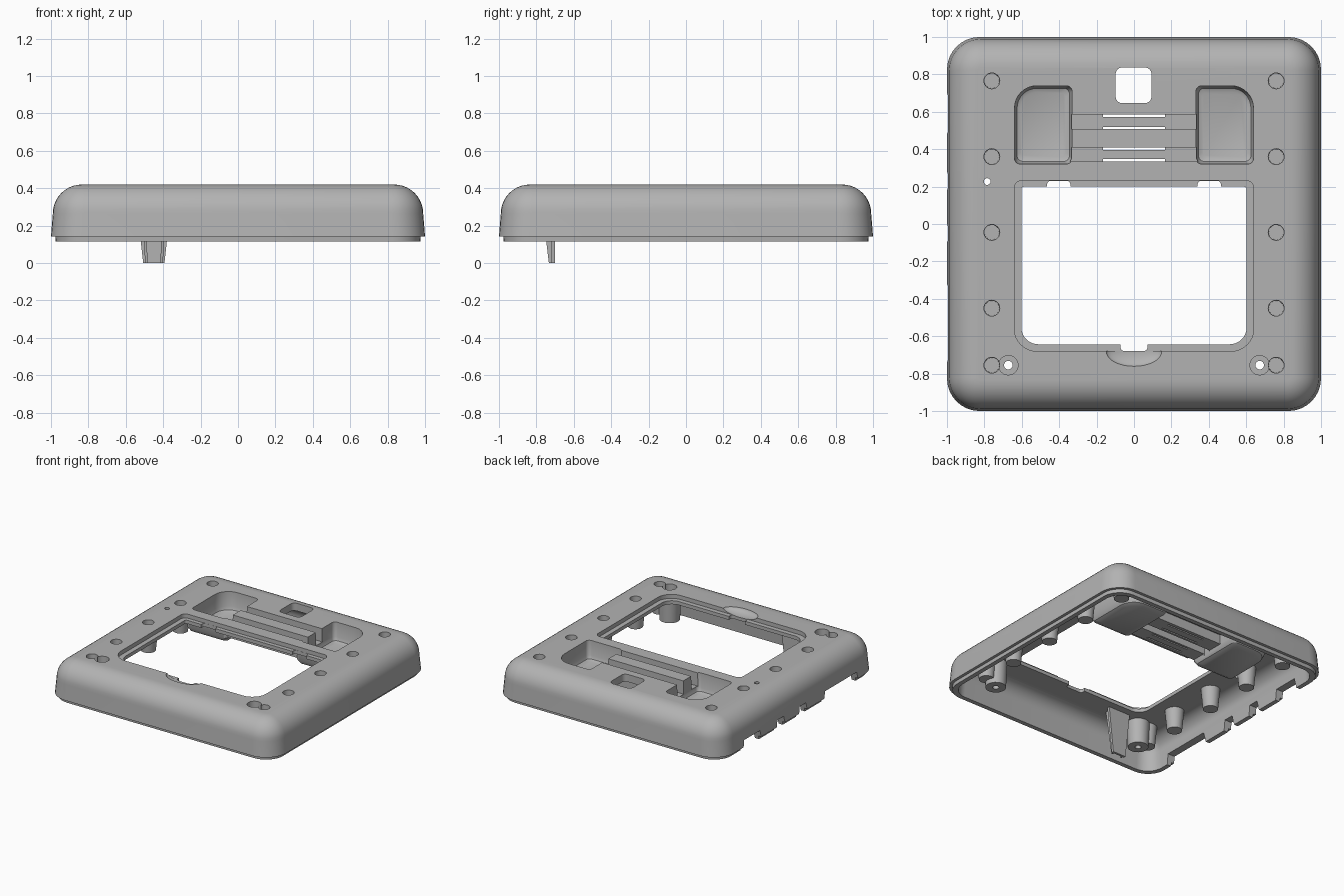
import bpy, bmesh, math
from mathutils import Vector

cube = bpy.data.objects.get("Cube")
if cube:
    bpy.data.objects.remove(cube, do_unlink=True)

grey = bpy.data.materials.new("plain grey")
grey.use_nodes = True
grey.diffuse_color = (0.45, 0.45, 0.45, 1)
grey.node_tree.nodes["Principled BSDF"].inputs["Base Color"].default_value = (0.45, 0.45, 0.45, 1)


def outline(x0, x1, y0, y1, radii, seg=8):
    """Rounded rectangle; radii run back-right, back-left, front-left, front-right."""
    pts = []
    corners = ((x1, y1, -1, -1), (x0, y1, 1, -1), (x0, y0, 1, 1), (x1, y0, -1, 1))
    for i, ((cx, cy, sx, sy), r) in enumerate(zip(corners, radii)):
        for k in range(seg + 1 if r else 1):
            a = math.pi / 2 * (i + k / seg)
            pts.append((cx + sx * r + r * math.cos(a), cy + sy * r + r * math.sin(a)))
    return pts


def loft(name, rings):
    """Closed solid through a list of (outline, z) rings."""
    bm = bmesh.new()
    loops = [[bm.verts.new((x, y, z)) for x, y in pts] for pts, z in rings]
    for a, b in zip(loops, loops[1:]):
        for i in range(len(a)):
            j = (i + 1) % len(a)
            bm.faces.new((a[i], a[j], b[j], b[i]))
    bm.faces.new(loops[0][::-1])
    bm.faces.new(loops[-1])
    bmesh.ops.recalc_face_normals(bm, faces=bm.faces)
    me = bpy.data.meshes.new(name)
    bm.to_mesh(me)
    bm.free()
    me.materials.append(grey)
    ob = bpy.data.objects.new(name, me)
    bpy.context.collection.objects.link(ob)
    return ob


def prism(name, x0, x1, y0, y1, z0, z1, radii=(0, 0, 0, 0)):
    pts = outline(x0, x1, y0, y1, radii)
    return loft(name, [(pts, z0), (pts, z1)])


def cone(name, x, y, r0, r1, z0, z1, seg=24):
    def circle(r):
        return [(x + r * math.cos(math.tau * k / seg), y + r * math.sin(math.tau * k / seg))
                for k in range(seg)]
    return loft(name, [(circle(r0), z0), (circle(r1), z1)])


def square(half, r):
    return outline(-half, half, -half, half, (r,) * 4)


def combine(target, tool, operation):
    """Bake one boolean into the target and discard the tool."""
    tool.hide_render = True
    mod = target.modifiers.new("boolean", 'BOOLEAN')
    mod.operation, mod.object, mod.solver = operation, tool, 'EXACT'
    deps = bpy.context.evaluated_depsgraph_get()
    deps.update()
    baked = bpy.data.meshes.new_from_object(target.evaluated_get(deps))
    target.modifiers.clear()
    target.data = baked
    bpy.data.objects.remove(tool, do_unlink=True)


# Hollow shell: inner skin upward, then rim, lip and outer skin
def dome(half, r, z, radius, steps=10):
    rings = []
    for k in range(steps + 1):
        a = math.pi / 2 * k / steps
        inset = radius * (1 - math.cos(a))
        rings.append((square(half - inset, max(r - inset, 0.015)), z + radius * math.sin(a)))
    return rings

inner = [(square(0.94, 0.13), 0.115)] + dome(0.93, 0.12, 0.25, 0.11)
outer = [(square(0.975, 0.15), 0.115), (square(0.977, 0.15), 0.143),
         (square(1.0, 0.175), 0.143)] + dome(0.99, 0.17, 0.265, 0.155)
shell = loft("shell", inner[::-1] + outer)

add = lambda ob: combine(shell, ob, 'UNION')
cut = lambda ob: combine(shell, ob, 'DIFFERENCE')


# Pocket outline, grown or shrunk by g
def pocket(side, g):
    r = 0.12 + g
    if side > 0:
        return outline(0.33 - g, 0.64 + g, 0.32 - g, 0.74 + g, (r, 0.03, 0.03, 0.03))
    return outline(-0.64 - g, -0.33 + g, 0.32 - g, 0.74 + g, (0.03, r, 0.03, 0.03))

post_rows = (0.765, 0.36, -0.045, -0.45, -0.755)

# Solid parts under the top plate
add(prism("channel_base", -0.35, 0.35, 0.31, 0.61, 0.285, 0.395))
for s in (-1, 1):
    add(loft("pocket_tub", [(pocket(s, -0.02), 0.235), (pocket(s, 0.01), 0.25),
                            (pocket(s, 0.027), 0.28), (pocket(s, 0.03), 0.392)]))
    for y in post_rows:
        add(cone("post", s * 0.76, y, 0.055, 0.073, 0.20, 0.388))
    add(cone("screw_boss", s * 0.672, -0.755, 0.075, 0.085, 0.165, 0.386))

# Pockets, round recesses and screw holes
for s in (-1, 1):
    cut(loft("pocket_cut", [(pocket(s, -0.035), 0.27), (pocket(s, -0.015), 0.28),
                            (pocket(s, -0.005), 0.305), (pocket(s, 0), 0.45)]))
    for y in post_rows:
        cut(cone("recess_cut", s * 0.76, y, 0.04, 0.043, 0.24, 0.46))
    cut(cone("boss_recess", s * 0.672, -0.755, 0.052, 0.052, 0.31, 0.47))
    cut(cone("boss_hole", s * 0.672, -0.755, 0.023, 0.023, 0.1, 0.44))

# Two channels beside a raised centre bar, with thin slits along their edges
for y0, y1 in ((0.335, 0.408), (0.507, 0.585)):
    cut(prism("channel_cut", -0.36, 0.36, y0, y1, 0.315, 0.48))
    for y in (y0, y1 - 0.012):
        cut(prism("slit_cut", -0.165, 0.165, y, y + 0.012, 0.2, 0.35))
cut(prism("bar_hollow", -0.31, 0.31, 0.425, 0.49, 0.2, 0.39))

# Window with a sunken ledge, tab gaps and a thumb dip
cut(prism("ledge_cut", -0.64, 0.64, -0.68, 0.232, 0.388, 0.49, (0.04, 0.04, 0.12, 0.12)))
cut(prism("window_cut", -0.602, 0.602, -0.643, 0.2, 0.1, 0.5, (0.015, 0.015, 0.09, 0.09)))
for x0, x1, y0, y1 in ((-0.465, -0.34, 0.1, 0.231), (0.34, 0.465, 0.1, 0.231),
                       (-0.072, 0.072, -0.679, -0.5)):
    cut(prism("gap_cut", x0, x1, y0, y1, 0.1, 0.51, (0.02,) * 4))
dip = cone("thumb_dip", 0, 0, 1, 1, -1, 1)
bm = bmesh.new()
bmesh.ops.create_uvsphere(bm, u_segments=32, v_segments=16, radius=1)
for v in bm.verts:
    v.co = Vector((v.co.x * 0.15, v.co.y * 0.08 - 0.682, v.co.z * 0.04 + 0.425))
bm.to_mesh(dip.data)
bm.free()
cut(dip)

# Square opening, pin hole and cable notches along one side
cut(prism("square_cut", -0.098, 0.093, 0.646, 0.837, 0.1, 0.52, (0.035,) * 4))
cut(cone("pin_hole", -0.785, 0.227, 0.018, 0.018, 0.1, 0.53))
for y0, y1 in ((-0.76, -0.3), (-0.12, 0.02), (0.16, 0.3), (0.46, 0.72)):
    cut(loft("notch_cut", [(outline(-1.1, -0.85, y0, y1, (0,) * 4), 0.05),
                           (outline(-1.1, -0.85, y0 + 0.03, y1 - 0.03, (0,) * 4), 0.195)]))

# Long ribbed leg: tapered web with two ribs
leg = [loft("long_leg", [(outline(-0.507, -0.393, -0.718, -0.70, (0,) * 4), 0),
                         (outline(-0.548, -0.352, -0.722, -0.70, (0,) * 4), 0.38)])]
for x, lean in ((-0.497, -0.015), (-0.415, 0.015)):
    leg.append(loft("leg_rib", [(outline(x, x + 0.014, -0.733, -0.702, (0,) * 4), 0),
                                (outline(x + lean, x + lean + 0.014, -0.78, -0.702, (0,) * 4), 0.38)]))

# Smooth curved faces, keep edges crisp
bpy.ops.object.select_all(action='DESELECT')
for ob in [shell] + leg:
    ob.select_set(True)
bpy.context.view_layer.objects.active = shell
bpy.ops.object.shade_smooth_by_angle(angle=math.radians(30))
